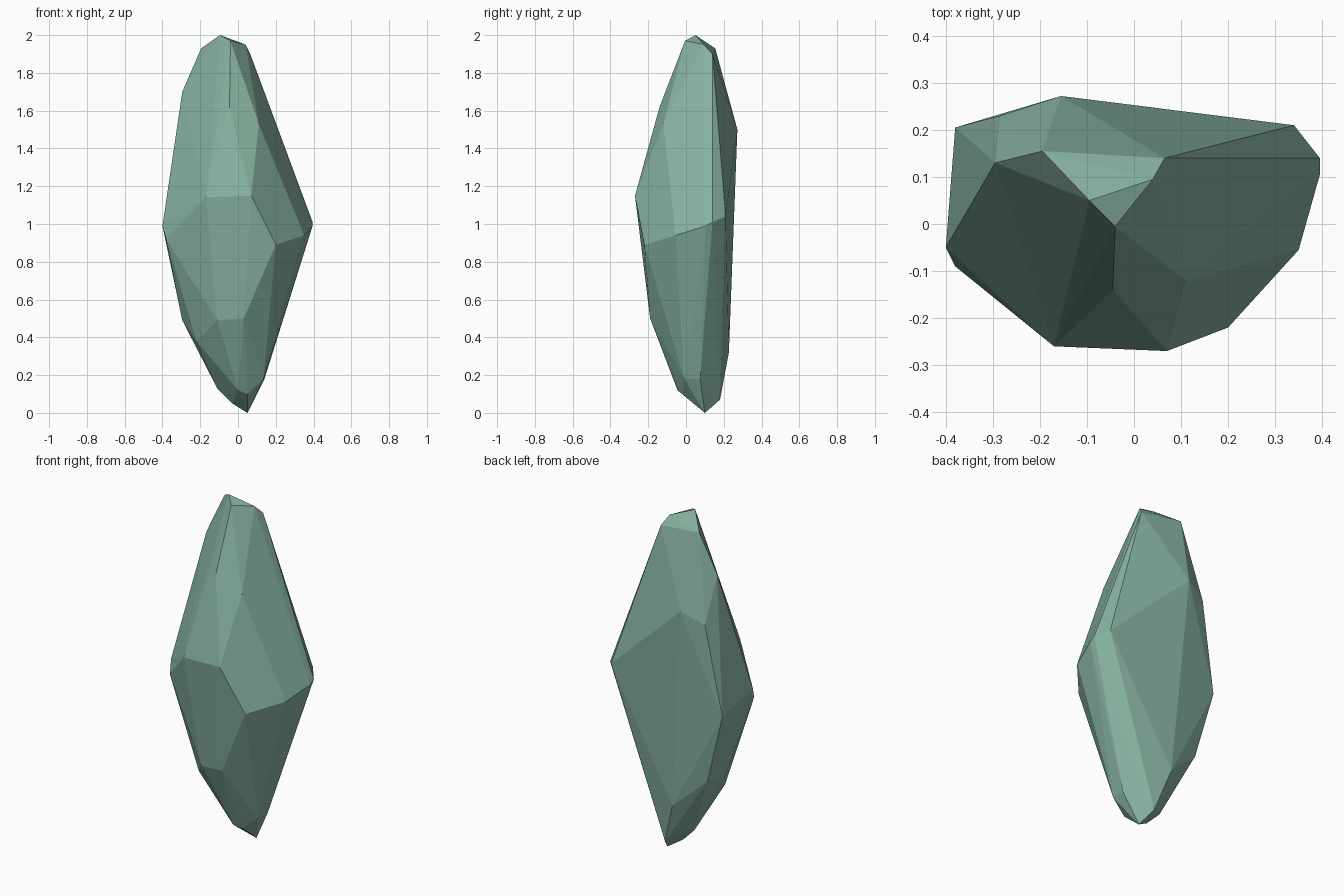
import bpy, bmesh

# Corner points of the faceted crystal, grouped in tiers from tip to base
tip = [(-.095, .05, 2.0), (-.04, -.005, 1.97), (.04, .095, 1.95),
       (.065, .14, 1.90), (-.195, .155, 1.93)]
shoulder = [(-.295, .13, 1.70), (-.155, .272, 1.5), (-.285, .23, 1.44),
            (-.045, -.14, 1.62), (.11, -.12, 1.53)]
girdle = [(.07, -.27, 1.15), (-.17, -.26, 1.14), (.2, -.22, .89),
          (.35, -.055, .94), (.395, .105, .99), (.395, .14, 1.01),
          (.34, .21, 1.04), (-.38, .205, .915), (-.4, -.05, .99),
          (-.38, -.09, .92)]
lower = [(-.22, -.05, .38), (-.11, -.185, .49), (.03, -.19, .50),
         (-.295, .06, .49), (-.27, .185, .50), (-.165, .205, .435),
         (-.07, .227, .32), (.135, -.01, .18), (.14, .075, .18)]
base = [(0, -.045, .12), (.05, -.02, .10), (-.11, .08, .13),
        (-.03, .07, .05), (.01, .18, .07), (.05, .1, 0)]

# Wrap the points in a convex shell with flat facets
bm = bmesh.new()
for p in tip + shoulder + girdle + lower + base:
    bm.verts.new(p)
hull = bmesh.ops.convex_hull(bm, input=bm.verts[:])
loose = [v for v in bm.verts if not v.link_faces]
bmesh.ops.delete(bm, geom=loose, context='VERTS')
bmesh.ops.recalc_face_normals(bm, faces=bm.faces[:])

mesh = bpy.data.meshes.new("crystal")
bm.to_mesh(mesh)
bm.free()
crystal = bpy.data.objects.new("crystal", mesh)
bpy.context.collection.objects.link(crystal)

# Dull green stone
stone = bpy.data.materials.new("green_stone")
stone.diffuse_color = (.24, .44, .35, 1)
mesh.materials.append(stone)
